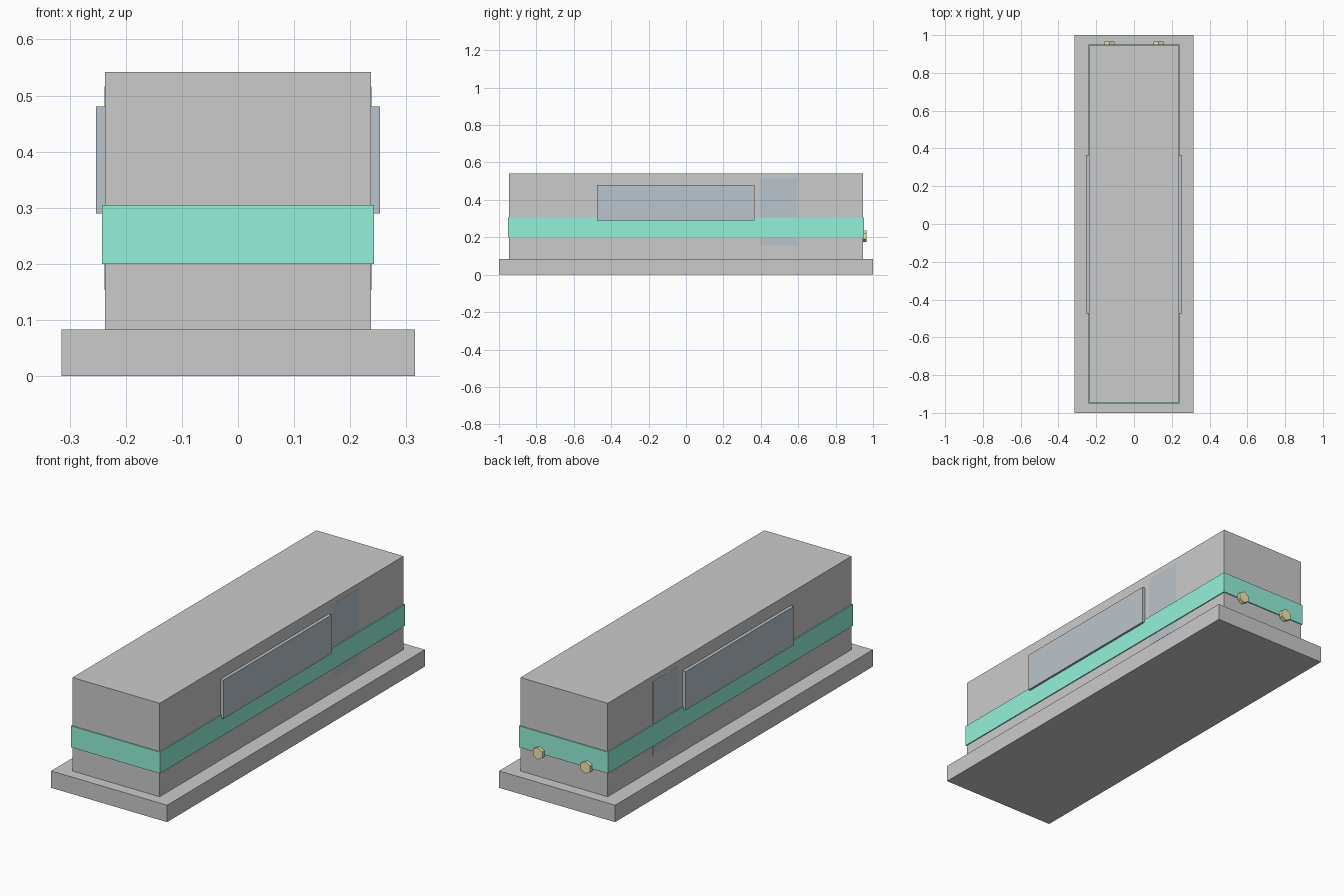
import bpy
import math

if "Cube" in bpy.data.objects:
    bpy.data.objects.remove(bpy.data.objects["Cube"])


def material(name, rgb):
    m = bpy.data.materials.new(name)
    m.diffuse_color = (*rgb, 1)
    m.use_nodes = True
    m.node_tree.nodes["Principled BSDF"].inputs["Base Color"].default_value = m.diffuse_color
    return m


def box(name, lo, hi, mat=None):
    centre = [(a + b) / 2 for a, b in zip(lo, hi)]
    bpy.ops.mesh.primitive_cube_add(size=1, location=centre)
    ob = bpy.context.object
    ob.name = name
    ob.scale = [b - a for a, b in zip(lo, hi)]
    bpy.ops.object.transform_apply(location=False, rotation=False, scale=True)
    if mat:
        ob.data.materials.append(mat)
    return ob


teal = material("teal", (0.3, 0.88, 0.7))
slate = material("slate", (0.5, 0.56, 0.61))
yellow = material("yellow", (0.9, 0.82, 0.42))

# Base, body and coloured band
box("base", (-0.315, -1, 0), (0.315, 1, 0.083))
box("body", (-0.237, -0.946, 0.083), (0.237, 0.946, 0.542))
box("stripe", (-0.242, -0.951, 0.2), (0.242, 0.951, 0.305), teal)

# Matching fittings on the left and right
for side, s in (("left", -1), ("right", 1)):
    # Long side window
    x = sorted((s * 0.23, s * 0.253))
    box("window_" + side, (x[0], -0.475, 0.29), (x[1], 0.365, 0.48), slate)

    # Flush door towards the rear
    x = sorted((s * 0.22, s * 0.2375))
    box("door_" + side, (x[0], 0.395, 0.153), (x[1], 0.597, 0.516), slate)

    # Six-sided rear lamp
    bpy.ops.mesh.primitive_cylinder_add(
        vertices=6, radius=0.03, depth=0.03,
        location=(s * 0.13, 0.951, 0.205), rotation=(math.pi / 2, 0, 0))
    lamp = bpy.context.object
    lamp.name = "rear_lamp_" + side
    lamp.data.materials.append(yellow)
